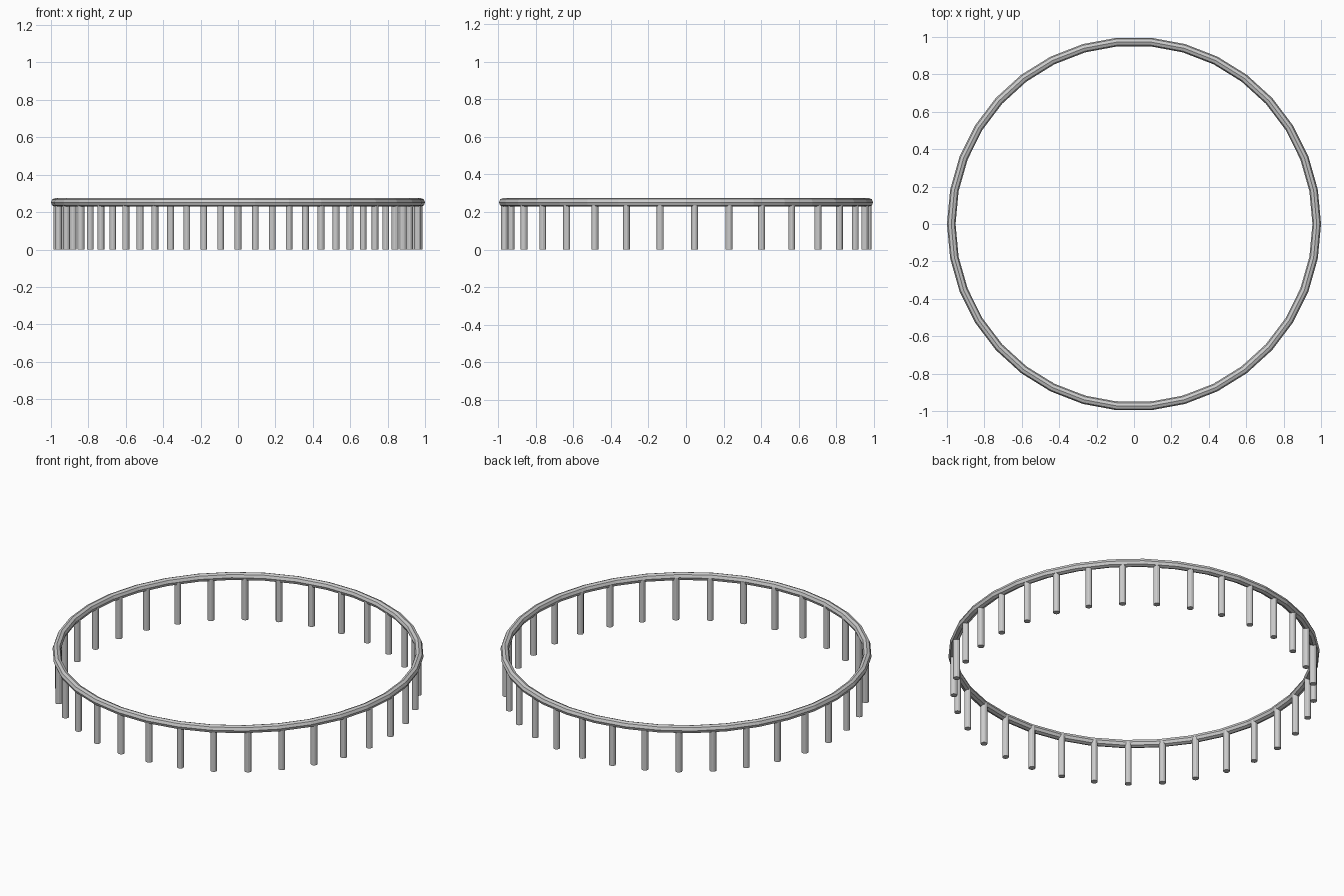
import bpy, bmesh
from math import sin, cos, pi, tau

if "Cube" in bpy.data.objects:
    bpy.data.objects.remove(bpy.data.objects["Cube"])

RING_SEGS, TUBE_SIDES = 34, 8
RING_R, TUBE_R, RING_Z = 0.977, 0.023, 0.252
POSTS, POST_R, POST_RING_R, POST_SIDES = 33, 0.0185, 0.97, 12

# Top rail: faceted ring
bm = bmesh.new()
loops = []
for i in range(RING_SEGS):
    a = tau * i / RING_SEGS
    loop = []
    for j in range(TUBE_SIDES):
        b = tau * j / TUBE_SIDES
        r = RING_R + TUBE_R * cos(b)
        loop.append(bm.verts.new((r * cos(a), r * sin(a), RING_Z + TUBE_R * sin(b))))
    loops.append(loop)
for i in range(RING_SEGS):
    p, q = loops[i], loops[(i + 1) % RING_SEGS]
    for j in range(TUBE_SIDES):
        k = (j + 1) % TUBE_SIDES
        bm.faces.new((p[j], q[j], q[k], p[k]))
mesh = bpy.data.meshes.new("top_rail")
bm.to_mesh(mesh)
bm.free()
bpy.context.collection.objects.link(bpy.data.objects.new("top_rail", mesh))

# Posts: one shared mesh placed evenly, starting at the back
bpy.ops.mesh.primitive_cylinder_add(vertices=POST_SIDES, radius=POST_R, depth=RING_Z,
                                    location=(0, POST_RING_R, RING_Z / 2))
first = bpy.context.object
first.name = "post"
for i in range(1, POSTS):
    a = pi / 2 + tau * i / POSTS
    post = bpy.data.objects.new("post", first.data)
    post.location = (POST_RING_R * cos(a), POST_RING_R * sin(a), RING_Z / 2)
    post.rotation_euler.z = a - pi / 2
    bpy.context.collection.objects.link(post)
